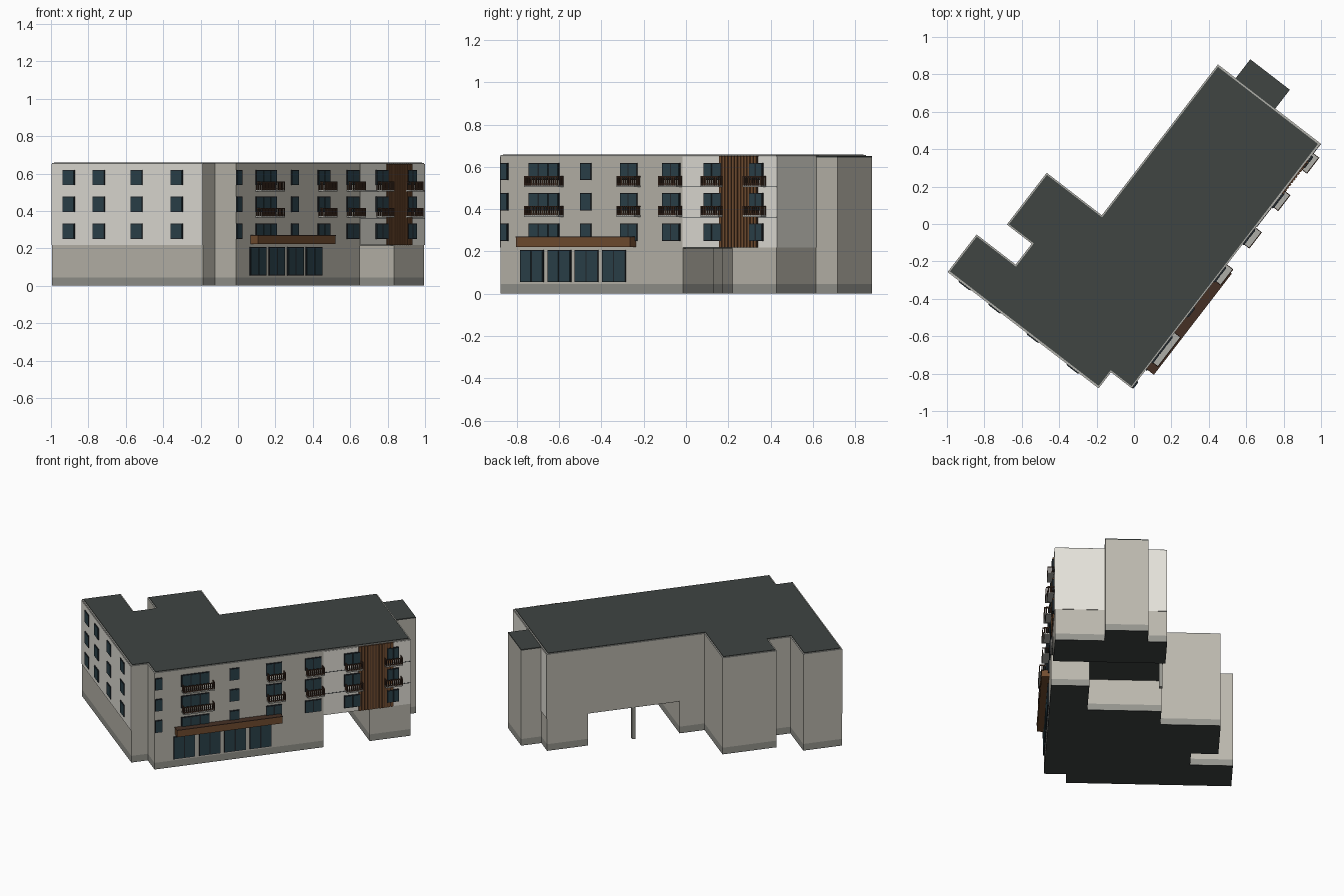
import bpy, bmesh, math
from mathutils import Matrix

if "Cube" in bpy.data.objects:
    bpy.data.objects.remove(bpy.data.objects["Cube"])

# Plan axes: s runs along the long street wall, t runs back from it
PLACE = Matrix.Translation((-0.012, -0.878, 0)) @ Matrix.Rotation(math.radians(52.4), 4, 'Z')


def material(name, r, g, b):
    m = bpy.data.materials.new(name)
    m.diffuse_color = (r, g, b, 1)
    m.use_nodes = True
    m.node_tree.nodes["Principled BSDF"].inputs["Base Color"].default_value = m.diffuse_color
    return m


BEIGE = material("beige_render", 0.50, 0.48, 0.42)
WHITE = material("white_render", 0.78, 0.76, 0.70)
STONE = material("base_grey", 0.30, 0.30, 0.27)
DARK = material("roof_dark", 0.05, 0.058, 0.055)
COPING = material("coping_grey", 0.42, 0.42, 0.39)
GLASS = material("glass", 0.025, 0.055, 0.07)
FRAME = material("frame", 0.015, 0.02, 0.025)
WOOD = material("wood", 0.17, 0.075, 0.03)
WOOD_DARK = material("dark_wood", 0.06, 0.03, 0.018)


def finish(name, bm, mat):
    bmesh.ops.recalc_face_normals(bm, faces=bm.faces[:])
    bm.transform(PLACE)
    me = bpy.data.meshes.new(name)
    bm.to_mesh(me)
    bm.free()
    me.materials.append(mat)
    ob = bpy.data.objects.new(name, me)
    bpy.context.collection.objects.link(ob)
    return ob


def prism(name, outline, z0, z1, mat):
    bm = bmesh.new()
    f = bm.faces.new([bm.verts.new((s, t, z0)) for s, t in outline])
    ext = bmesh.ops.extrude_face_region(bm, geom=[f])
    for v in ext["geom"]:
        if isinstance(v, bmesh.types.BMVert):
            v.co.z = z1
    return finish(name, bm, mat)


def boxes(name, items, mat):
    bm = bmesh.new()
    for s0, s1, t0, t1, z0, z1 in items:
        m = Matrix.Translation(((s0 + s1) / 2, (t0 + t1) / 2, (z0 + z1) / 2))
        bmesh.ops.create_cube(bm, size=1, matrix=m @ Matrix.Diagonal((s1 - s0, t1 - t0, z1 - z0, 1)))
    return finish(name, bm, mat)


def inset(outline, d):
    # move every corner of a right-angled anticlockwise outline inward
    out = []
    for i, (s, t) in enumerate(outline):
        shift = [0, 0]
        for a, b in ((outline[i - 1], (s, t)), ((s, t), outline[(i + 1) % len(outline)])):
            length = math.hypot(b[0] - a[0], b[1] - a[1])
            shift[0] -= (b[1] - a[1]) / length * d
            shift[1] += (b[0] - a[0]) / length * d
        out.append((s + shift[0], t + shift[1]))
    return out


# Storey outlines
WING = [(.635, .691), (.635, 1.063), (.286, 1.063), (.286, .895), (.145, .895),
        (.145, 1.159), (-.106, 1.159), (-.106, .14), (0, .14), (0, 0)]
UPPER = WING + [(1.65, 0), (1.65, .691)]
GROUND = WING + [(1.09, 0), (1.09, .235), (.796, .235), (.796, .691)]
END = [(1.387, 0), (1.65, 0), (1.65, .691), (1.387, .691)]
ANNEX = [(1.65, .304), (1.78, .304), (1.78, .571), (1.65, .571)]
FLOOR, TOP = .218, .66

# Ground storey, either side of the open passage, and the stair annex
for name, outline, top in (("ground_main", GROUND, FLOOR), ("ground_end", END, FLOOR),
                           ("annex", ANNEX, .645)):
    prism(name + "_underside", outline, 0, .003, DARK)
    prism(name + "_base", outline, .003, .045, STONE)
    prism(name + "_wall", outline, .045, top, BEIGE)
prism("annex_roof", ANNEX, .645, .652, DARK)

# Upper storeys, soffit over the passage, roof and parapet
prism("upper_walls", UPPER, FLOOR, .65, BEIGE)
boxes("passage_soffit", [(.80, 1.385, .24, .688, FLOOR - .003, FLOOR),
                         (1.092, 1.385, .003, .24, FLOOR - .003, FLOOR)], DARK)
prism("parapet", UPPER, .65, .656, COPING)
prism("roof_deck", inset(UPPER, .008), .656, TOP, DARK)

# Column at the back of the passage
boxes("passage_column", [(1.08, 1.10, .665, .685, 0, FLOOR)], STONE)

# White cladding on the upper walls
P = .003
boxes("white_cladding", [(-.106 - P, -.106, .14, 1.159, FLOOR, .65),
                         (1.09, 1.65 + P, -P, 0, FLOOR, .65),
                         (1.65, 1.65 + P, 0, .304, FLOOR, .65),
                         (1.65, 1.65 + P, .571, .691, FLOOR, .65)], WHITE)
boxes("cladding_joints", [(1.09, 1.65, -P - .002, -P, z, z + .003) for z in (.36, .505)], FRAME)

# Windows: frame, panes and optional mullions
ROWS = ((.25, .332), (.395, .476), (.538, .618))
frames, panes = [], []


def street_window(a, b, z0, z1, n, out=.007):
    frames.append((a, b, -out, 0, z0, z1))
    w = (b - a) / n
    for i in range(n):
        panes.append((a + i * w + .004, a + (i + 1) * w - .004, -out - .002, -out, z0 + .004, z1 - .004))


for a, b, n, out in ((.003, .048, 1, .007), (.172, .352, 3, .007), (.482, .545, 1, .007),
                     (.718, .82, 2, .007), (.97, 1.075, 2, .007), (1.222, 1.325, 2, .012),
                     (1.495, 1.572, 2, .014)):
    for z0, z1 in ROWS:
        street_window(a, b, z0, z1, n, out)
for a in (.122, .286, .449, .613):
    street_window(a, a + .138, .055, .207, 2)
for t in (1.042, .84, .584, .313):
    for z0, z1 in ROWS:
        frames.append((-.113, -.106, t - .04, t + .04, z0, z1))
        panes.append((-.115, -.113, t - .036, t + .036, z0 + .004, z1 - .004))
boxes("window_frames", frames, FRAME)
boxes("window_panes", panes, GLASS)

# Balconies: slab, railing bars and top rail
slabs, bars = [], []
D = .043
for a, b in ((.175, .377), (.725, .835), (.975, 1.085), (1.228, 1.335), (1.48, 1.588)):
    for z in (.364, .505):
        slabs.append((a, b, -D, 0, z, z + .008))
        bars.append((a, b, -D, -D + .005, z + .046, z + .052))
        bars.append((a, b, -D, -D + .005, z + .012, z + .016))
        n = round((b - a) / .0125)
        for i in range(n):
            s = a + (b - a - .007) * i / (n - 1)
            bars.append((s, s + .007, -D, -D + .004, z + .008, z + .05))
        for s in (a, b - .004):
            bars.append((s, s + .004, -D, 0, z + .046, z + .052))
            for k in range(3):
                t = -D + .012 + k * .012
                bars.append((s, s + .004, t, t + .006, z + .008, z + .048))
boxes("balcony_slabs", slabs, COPING)
boxes("balcony_railings", bars, WOOD_DARK)

# Timber screen with upright slats
boxes("timber_backing", [(1.315, 1.54, -.006, 0, FLOOR, .652)], WOOD_DARK)
boxes("timber_slats", [(1.315 + i * .0188, 1.328 + i * .0188, -.011, -.006, FLOOR, .652)
                       for i in range(12)], WOOD)

# Entrance canopy
boxes("canopy", [(.131, .81, -.048, 0, .222, .266)], WOOD)
boxes("canopy_trim", [(.129, .812, -.05, 0, .266, .270)], WOOD_DARK)
